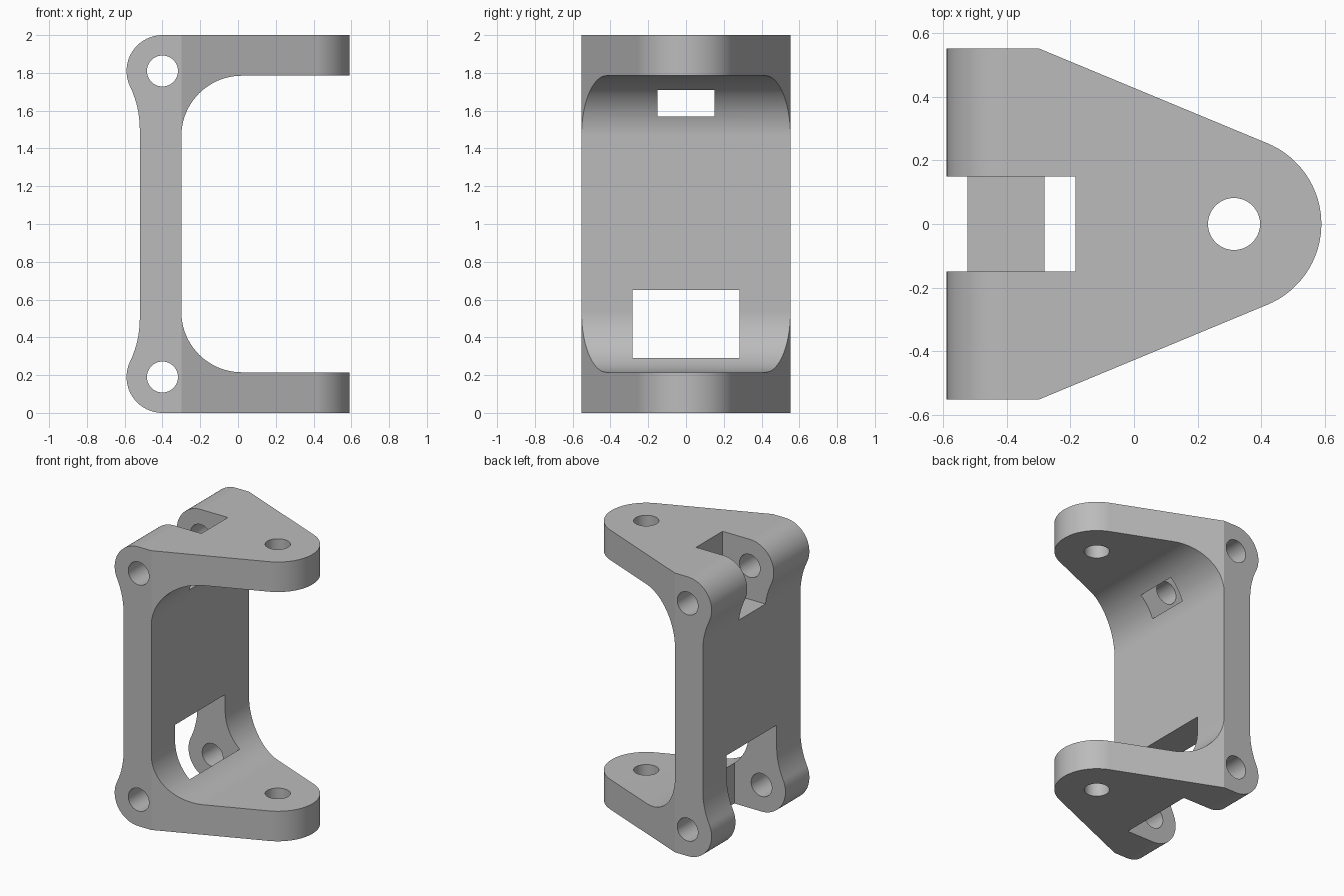
import bpy, bmesh, math
from math import cos, sin, pi, atan2, acos, hypot, sqrt, radians
from mathutils import Vector

if "Cube" in bpy.data.objects:
    bpy.data.objects.remove(bpy.data.objects["Cube"], do_unlink=True)

HEIGHT = 2.0
HALF_W = 0.553      # half width across y
LUG = (-0.4, 0.19)  # lug centre in x, z
LUG_R = 0.19
BORE_R = 0.082
BACK, WEB = -0.52, -0.3    # outer and inner faces of the web
PLATE = 0.215       # plate thickness
FILLET = 0.32
FLARE = 0.53        # concave radius blending web into lug
NOSE_X, NOSE_R = 0.315, 0.275


def arc(cx, cy, r, a0, a1, n):
    return [(cx + r * cos(a0 + (a1 - a0) * i / n), cy + r * sin(a0 + (a1 - a0) * i / n))
            for i in range(n + 1)]


def prism(name, pts, axis, lo, hi):
    """Extrude a 2D outline along y (points are x, z) or z (points are x, y)."""
    place = (lambda p, t: (p[0], t, p[1])) if axis == "y" else (lambda p, t: (p[0], p[1], t))
    step = Vector(place((0, 0), hi - lo))
    bm = bmesh.new()
    face = bm.faces.new([bm.verts.new(place(p, lo)) for p in pts])
    out = bmesh.ops.extrude_face_region(bm, geom=[face])["geom"]
    bmesh.ops.translate(bm, vec=step, verts=[v for v in out if isinstance(v, bmesh.types.BMVert)])
    bmesh.ops.recalc_face_normals(bm, faces=bm.faces)
    mesh = bpy.data.meshes.new(name)
    bm.to_mesh(mesh)
    bm.free()
    obj = bpy.data.objects.new(name, mesh)
    bpy.context.collection.objects.link(obj)
    return obj


def box(name, x, y, z):
    return prism(name, [(x[0], y[0]), (x[1], y[0]), (x[1], y[1]), (x[0], y[1])], "z", *z)


def combine(obj, tool, operation):
    mod = obj.modifiers.new(tool.name, "BOOLEAN")
    mod.operation, mod.solver, mod.object = operation, "EXACT", tool
    bpy.context.view_layer.objects.active = obj
    bpy.ops.object.modifier_apply(modifier=mod.name)
    bpy.data.objects.remove(tool, do_unlink=True)


# Lower half of the C-shaped side profile, from the nose round to the web
dx = LUG[0] - BACK + FLARE
rise = sqrt((FLARE + LUG_R) ** 2 - dx ** 2)
tangent = atan2(rise, -dx)
inner = arc(WEB + FILLET, PLATE + FILLET, FILLET, -pi / 2, -pi, 20)
lug = arc(*LUG, LUG_R, tangent, 1.5 * pi, 28)
flare = arc(BACK - FLARE, LUG[1] + rise, FLARE, 0, tangent - pi, 10)
lower = [(0.7, PLATE)] + inner + flare + lug[1:] + [(0.7, 0)]
upper = [(x, HEIGHT - z) for x, z in lower]
# Join the halves: inner side upward, outer side downward
k = len(inner) + 1
profile = lower[:k] + upper[:k][::-1] + upper[k:][::-1] + lower[k:]

bracket = prism("bracket", profile, "y", -HALF_W, HALF_W)

# Tapered plan outline with a rounded nose
px, py = WEB - NOSE_X, HALF_W
a = atan2(py, px) - acos(NOSE_R / hypot(px, py))
plan = [(-0.7, -0.7), (WEB, -0.7), (WEB, -HALF_W)] + arc(NOSE_X, 0, NOSE_R, -a, a, 40)
plan += [(WEB, HALF_W), (WEB, 0.7), (-0.7, 0.7)]
combine(bracket, prism("plan_outline", plan, "z", -0.1, HEIGHT + 0.1), "INTERSECT")

# Hinge slots, top narrow and bottom wide
combine(bracket, box("top_slot", (-0.8, -0.185), (-0.15, 0.15), (1.57, 2.2)), "DIFFERENCE")
combine(bracket, box("bottom_slot", (-0.8, -0.185), (-0.283, 0.283), (-0.2, 0.65)), "DIFFERENCE")

# Pin bores through the lugs and the pivot hole through both plates
for name, z in (("lower_bore", LUG[1]), ("upper_bore", HEIGHT - LUG[1])):
    ring = arc(LUG[0], z, BORE_R, 0, 2 * pi, 40)[:-1]
    combine(bracket, prism(name, ring, "y", -0.8, 0.8), "DIFFERENCE")
ring = arc(NOSE_X, 0, BORE_R, 0, 2 * pi, 40)[:-1]
combine(bracket, prism("pivot_hole", ring, "z", -0.2, 2.2), "DIFFERENCE")

# Single grey finish
grey = bpy.data.materials.new("plain grey")
grey.use_nodes = True
colour = (0.5, 0.5, 0.5, 1)
grey.diffuse_color = colour
grey.node_tree.nodes["Principled BSDF"].inputs["Base Color"].default_value = colour
bracket.data.materials.clear()
bracket.data.materials.append(grey)
for poly in bracket.data.polygons:
    poly.material_index = 0

# Smooth curves with crisp edges
bpy.ops.object.select_all(action="DESELECT")
bracket.select_set(True)
bpy.context.view_layer.objects.active = bracket
bpy.ops.object.shade_smooth_by_angle(angle=radians(20))
weighted = bracket.modifiers.new("flat_face_normals", "WEIGHTED_NORMAL")
weighted.keep_sharp = True
